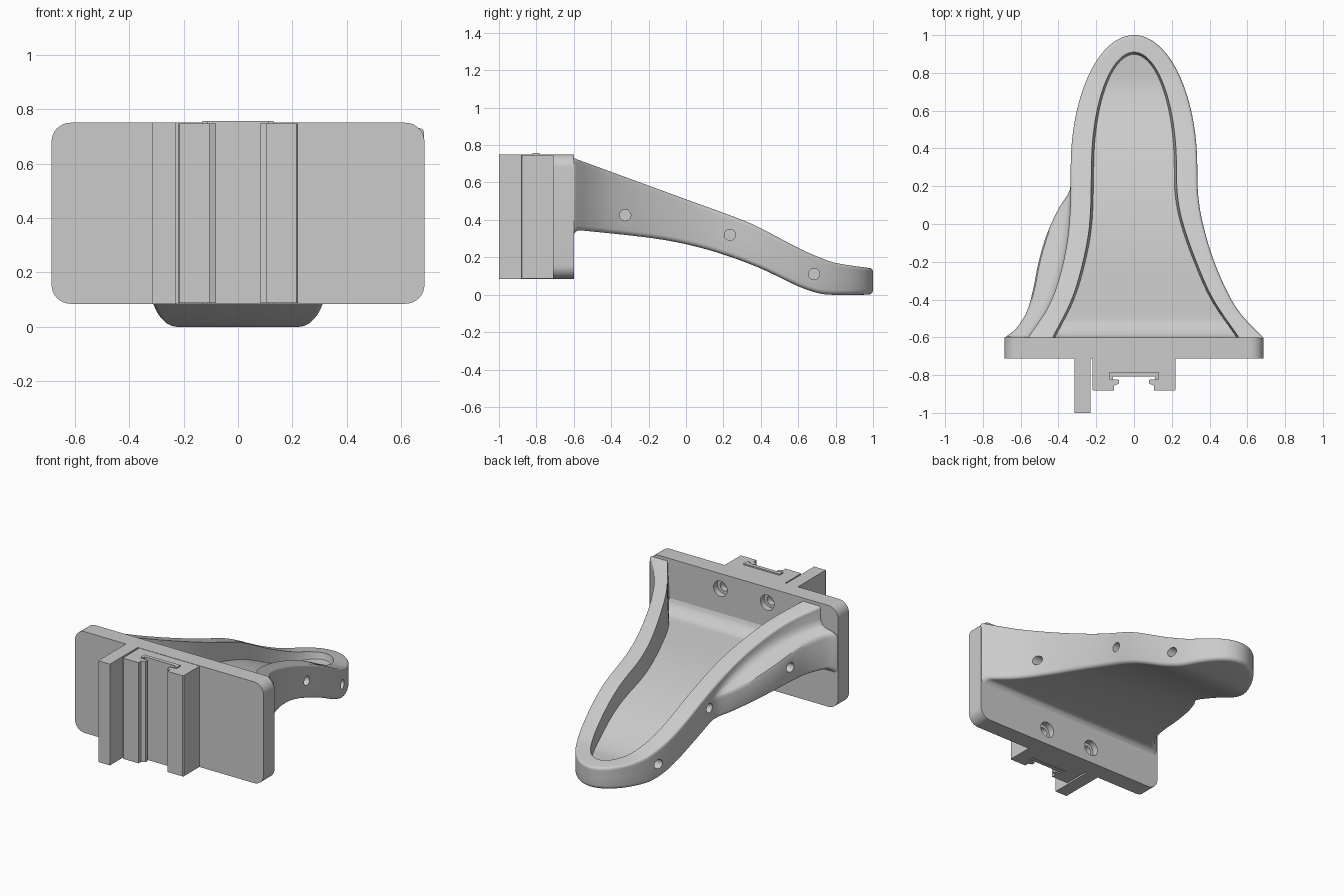
import bpy, bmesh, math
from mathutils import Matrix, Vector

cube = bpy.data.objects.get("Cube")
if cube:
    bpy.data.objects.remove(cube, do_unlink=True)

COLOUR = (0.6, 0.6, 0.6, 1)
grey = bpy.data.materials.new("plain grey")
grey.use_nodes = True
grey.diffuse_color = COLOUR
grey.node_tree.nodes["Principled BSDF"].inputs["Base Color"].default_value = COLOUR


def finish(name, bm):
    bmesh.ops.recalc_face_normals(bm, faces=bm.faces)
    mesh = bpy.data.meshes.new(name)
    bm.to_mesh(mesh)
    bm.free()
    mesh.materials.append(grey)
    obj = bpy.data.objects.new(name, mesh)
    bpy.context.collection.objects.link(obj)
    return obj


def loft(name, sections, zip_end=False):
    """Skin closed sections of equal length; the far end is capped flat or zipped left to right."""
    bm = bmesh.new()
    rings = [[bm.verts.new(p) for p in s] for s in sections]
    n = len(rings[0])
    for a, b in zip(rings, rings[1:]):
        for i in range(n):
            j = (i + 1) % n
            bm.faces.new((a[i], a[j], b[j], b[i]))
    bm.faces.new(rings[0])
    end = rings[-1]
    if zip_end:
        for i in range(n // 2 - 1):
            bm.faces.new((end[i], end[i + 1], end[n - 2 - i], end[n - 1 - i]))
    else:
        bm.faces.new(end)
    return finish(name, bm)


def upright(name, profile, z0, z1):
    return loft(name, [[(x, y, z) for x, y in profile] for z in (z0, z1)])


def mirrored(half):
    return half + [(-x, y) for x, y in reversed(half)]


def make_active(obj):
    bpy.ops.object.select_all(action="DESELECT")
    obj.select_set(True)
    bpy.context.view_layer.objects.active = obj


def cut(target, cutter):
    cutter.hide_render = True
    mod = target.modifiers.new("cut", "BOOLEAN")
    mod.operation = "DIFFERENCE"
    mod.solver = "EXACT"
    mod.object = cutter
    make_active(target)
    bpy.ops.object.modifier_apply(modifier=mod.name)
    bpy.data.objects.remove(cutter, do_unlink=True)


def drill(target, centre, axis, radius, length):
    bm = bmesh.new()
    turn = Vector((0, 0, 1)).rotation_difference(Vector(axis)).to_matrix().to_4x4()
    bmesh.ops.create_cone(bm, cap_ends=True, segments=24, radius1=radius, radius2=radius,
                          depth=length, matrix=Matrix.Translation(centre) @ turn)
    cut(target, finish("drill", bm))


def curve(points):
    """Smooth function through (y, value) points."""
    def slope(i):
        a, b = points[max(i - 1, 0)], points[min(i + 1, len(points) - 1)]
        return (b[1] - a[1]) / (b[0] - a[0])

    def value(y):
        y = min(max(y, points[0][0]), points[-1][0])
        i = 0
        while i < len(points) - 2 and y > points[i + 1][0]:
            i += 1
        (y0, v0), (y1, v1) = points[i], points[i + 1]
        h = y1 - y0
        t = (y - y0) / h
        return ((2*t**3 - 3*t**2 + 1) * v0 + (t**3 - 2*t**2 + t) * h * slope(i)
                + (3*t**2 - 2*t**3) * v1 + (t**3 - t**2) * h * slope(i + 1))
    return value


def outline(points, tip):
    """Half width, drawn in by an inset: flare at the plate, half ellipse at the nose."""
    flare, wide = curve(points), points[-1][1]

    def width(y, inset=0):
        if y < 0.3:
            return flare(y) - inset
        s = (y - 0.3) / (tip - inset - 0.3)
        return max(0.004, (wide - inset) * math.sqrt(max(0, 1 - s * s)))
    return width


def fillet(y, r):
    d = max(0, y + 0.6)
    return 0 if d >= r else r - math.sqrt(r * r - (r - d) ** 2)


# Outlines of the arm, seen from above and from the side
right_edge = outline([(-.6, .683), (-.5, .585), (-.4, .515), (-.2, .425), (0, .365), (.15, .34), (.3, .335)], 1)
left_rim = outline([(-.6, .56), (-.45, .46), (-.3, .40), (-.1, .355), (.1, .337), (.3, .335)], 1)
left_shelf = outline([(-.6, .683), (-.56, .63), (-.47, .57), (-.35, .535), (-.2, .505), (-.05, .46),
                      (.08, .40), (.18, .34), (.3, .335)], 1)
right_inner = outline([(-.6, .555), (-.4, .42), (-.2, .33), (0, .26), (.15, .23), (.3, .225)], .91)
left_inner = outline([(-.6, .43), (-.4, .33), (-.2, .27), (0, .235), (.3, .225)], .91)
top = curve([(-.6, .73), (-.3, .62), (0, .51), (.3, .40), (.4, .355), (.6, .25), (.7, .205), (.8, .17), (1, .14)])
bottom = curve([(-.6, .348), (-.2, .305), (0, .27), (.2, .215), (.4, .14), (.6, .045), (.7, .01), (.77, 0), (1, 0)])
thickness = curve([(-.6, .075), (0, .095), (.4, .11), (.9, .115)])

# Fractions along the arm: fine at the plate fillet and at the rounded nose
STEPS = [k * 0.006 for k in range(9)] + [1 - 0.946 * (1 - k / 75) ** 2 for k in range(1, 76)]


def along(s, inset, start, tip):
    return start + (tip - inset - start) * s


def quarter(r, n=5):
    return [(r * (1 - math.cos(k * math.pi / 2 / n)), r * (1 - math.sin(k * math.pi / 2 / n)))
            for k in range(n + 1)]


def arm_section(s):
    """Right rim, right flank, underside, left flank, shelf, left rim."""
    rim, keel, pts = quarter(0.016), quarter(0.026), []
    shelf = ((0, -.03), (.06, -.01), (.18, 0), (.7, .015), (.88, .03), (1, .06))

    def add(side, edge, inset, height):
        y = along(s, inset, -0.605, 1)
        pts.append((side * edge(y, inset), y, height(y)))

    def base(y):
        return bottom(y) - fillet(y, 0.035)

    def shelf_edge(y, inset=0):
        return max(left_shelf(y, inset), left_rim(y, inset))

    def shelf_height(y, rise):
        tall = top(y) - base(y)
        return base(y) + 0.64 * tall + rise * min(1, tall / 0.3)

    for dx, dz in reversed(rim):
        add(1, right_edge, dx, lambda y: top(y) - dz)
    for t, rise in reversed(shelf):
        add(1, right_edge, 0, lambda y: shelf_height(y, rise))
    for dx, dz in keel:
        add(1, right_edge, dx, lambda y: base(y) + dz)
    for dx, dz in reversed(keel):
        add(-1, shelf_edge, dx, lambda y: base(y) + dz)
    # softly curved shelf from the flank up to the rim
    for t, rise in shelf:
        add(-1, lambda y, i: shelf_edge(y) * (1 - t) + left_rim(y) * t, 0, lambda y: shelf_height(y, rise))
    for dx, dz in rim:
        add(-1, left_rim, dx, lambda y: top(y) - dz)
    return pts


def pocket_section(s):
    pts = []
    for side, edge, inset, level in ((1, right_inner, .012, 0), (1, right_inner, 0, 1), (1, right_inner, 0, 2),
                                     (-1, left_inner, 0, 2), (-1, left_inner, 0, 1), (-1, left_inner, .012, 0)):
        y = along(s, inset, -0.66, 0.91)
        z = (bottom(y) + thickness(y) + fillet(y, 0.08), top(y), 1)[level]
        pts.append((side * edge(y, inset), y, z))
    return pts


# Arm with sunken tray and side holes
arm = loft("curved_arm", [arm_section(s) for s in STEPS], zip_end=True)
cut(arm, loft("tray_cutter", [pocket_section(s) for s in STEPS], zip_end=True))
for y, z in ((-.325, .425), (.235, .32), (.685, .11)):
    for x in (right_edge(y), -max(left_shelf(y), left_rim(y))):
        drill(arm, (x, y, z), (1, 0, 0), 0.03, 0.12)

# Mounting plate with rounded corners and counterbored holes
corners = []
for k, (cx, cz) in enumerate(((.615, .68), (-.615, .68), (-.615, .155), (.615, .155))):
    for i in range(9):
        a = (k + i / 8) * math.pi / 2
        corners.append((cx + 0.07 * math.cos(a), cz + 0.07 * math.sin(a)))
plate = loft("mounting_plate", [[(x, y, z) for x, z in corners] for y in (-.712, -.6)])
for x in (-.17, .17):
    for z in (.185, .65):
        drill(plate, (x, -.6, z), (0, 1, 0), 0.05, 0.08)
        drill(plate, (x, -.6, z), (0, 1, 0), 0.03, 0.16)

# Fin beside the clip
fin = upright("side_fin", [(-.315, -1), (-.23, -1), (-.23, -.705), (-.315, -.705)], .085, .75)

# Slotted clip block and its liner
clip = upright("clip_block", mirrored([(.22, -.705), (.22, -.877), (.215, -.882), (.105, -.882), (.105, -.855),
                                       (.08, -.845), (.08, -.825), (.125, -.82), (.125, -.785)]), .087, .748)
liner = upright("clip_liner", mirrored([(.13, -.783), (.13, -.822), (.11, -.822), (.11, -.808)]), .085, .757)

for obj in (arm, plate, fin, clip, liner):
    make_active(obj)
    bpy.ops.object.shade_smooth_by_angle(angle=math.radians(32))
